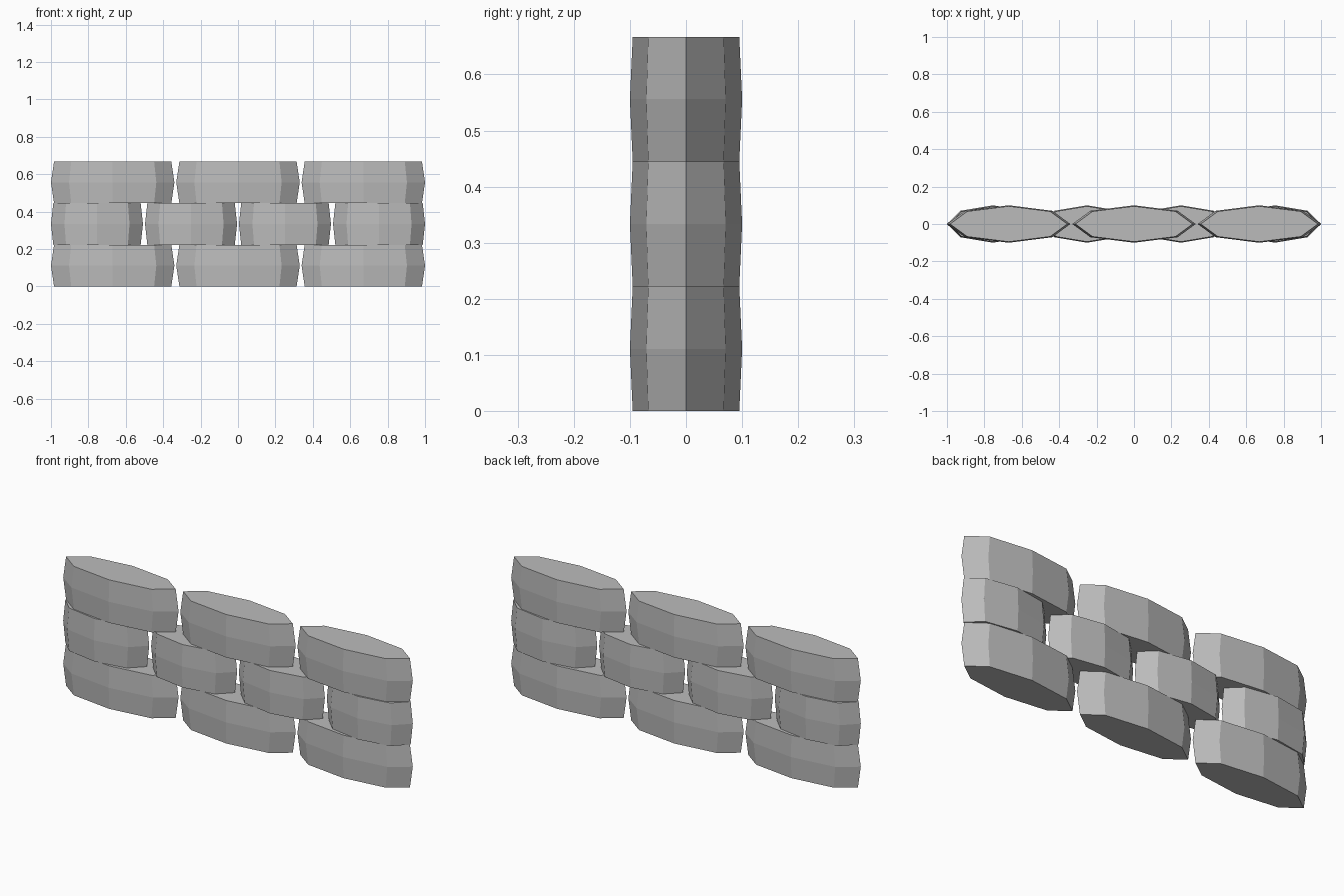
import bpy, bmesh, math

if "Cube" in bpy.data.objects:
    bpy.data.objects.remove(bpy.data.objects["Cube"])

stone = bpy.data.materials.new("grey stone")
stone.diffuse_color = (0.5, 0.5, 0.5, 1)
stone.use_nodes = True
stone.node_tree.nodes["Principled BSDF"].inputs["Base Color"].default_value = stone.diffuse_color

ROW_H = 0.667 / 3
DEPTH = 0.1
TAPER = 0.95  # top and bottom rings are slightly smaller than the waist


def brick(name, x, z, half_length):
    """Octagonal stone with a bulging waist."""
    bm = bmesh.new()
    rings = []
    for h, s in ((0, TAPER), (ROW_H / 2, 1), (ROW_H, TAPER)):
        rings.append([bm.verts.new((half_length * s * math.cos(i * math.pi / 4),
                                    DEPTH * s * math.sin(i * math.pi / 4), h))
                      for i in range(8)])
    for low, high in zip(rings, rings[1:]):
        for i in range(8):
            j = (i + 1) % 8
            bm.faces.new((low[i], low[j], high[j], high[i]))
    bm.faces.new(rings[0][::-1])
    bm.faces.new(rings[-1])
    mesh = bpy.data.meshes.new(name)
    bm.to_mesh(mesh)
    bm.free()
    mesh.materials.append(stone)
    obj = bpy.data.objects.new(name, mesh)
    obj.location = (x, 0, z)
    bpy.context.collection.objects.link(obj)


# Three courses: long stones above and below, short offset stones between
long_row = (0.33, (-0.67, 0, 0.67))
short_row = (0.246, (-0.754, -0.251, 0.251, 0.754))
for r, (label, (half, centres)) in enumerate((("bottom", long_row),
                                              ("middle", short_row),
                                              ("top", long_row))):
    for n, x in enumerate(centres, 1):
        brick(f"{label}_brick_{n}", x, r * ROW_H, half)
